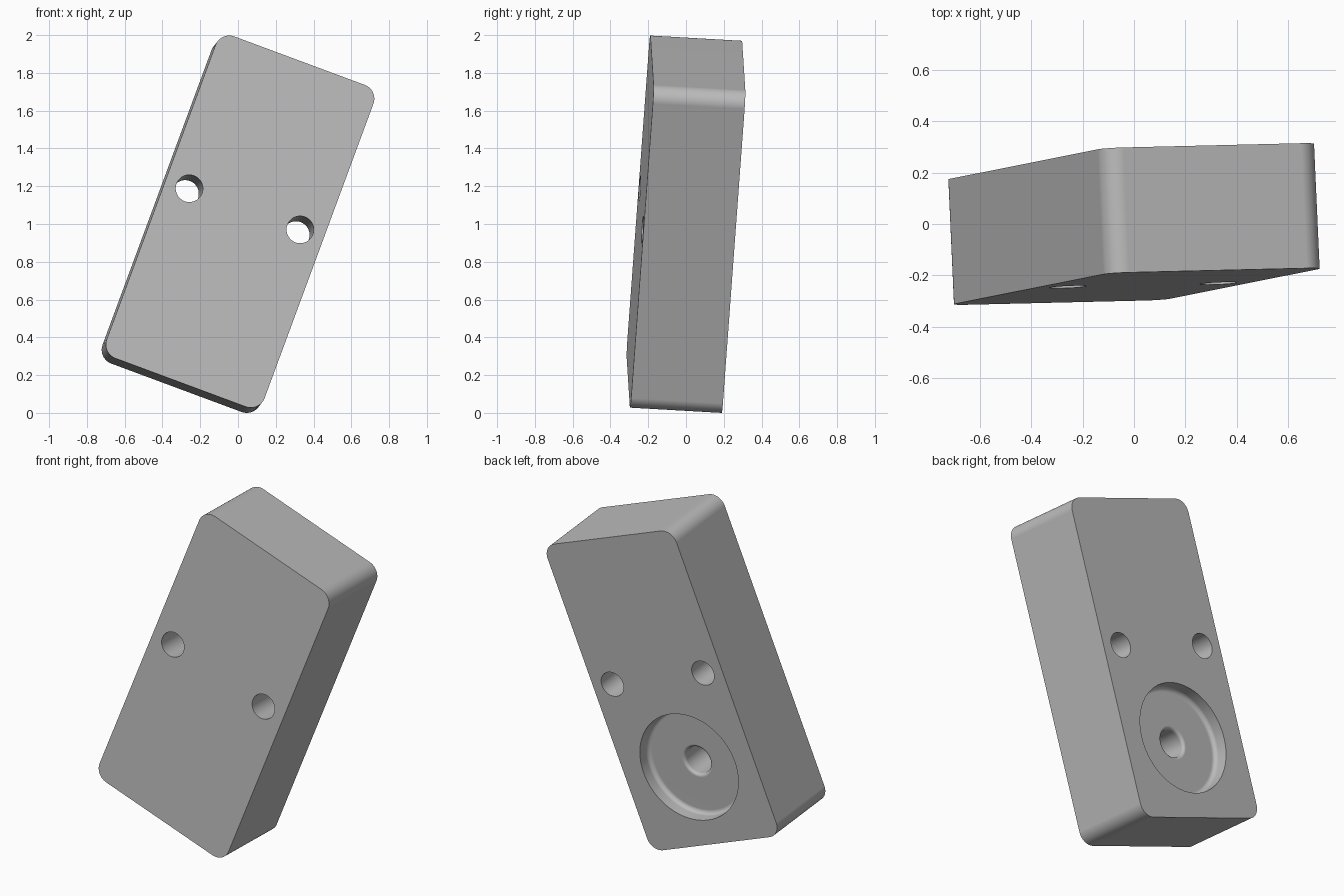
import bpy, bmesh
from math import pi, cos, sin, radians
from mathutils import Matrix, Vector

cube = bpy.data.objects.get("Cube")
if cube:
    bpy.data.objects.remove(cube, do_unlink=True)

WIDTH, HEIGHT, DEPTH, CORNER = 0.892, 1.821, 0.487, 0.078
BACK = DEPTH / 2

# Single grey material
grey = bpy.data.materials.new("plain grey")
grey.use_nodes = True
color = (0.5, 0.5, 0.5, 1)
grey.diffuse_color = color
grey.node_tree.nodes["Principled BSDF"].inputs["Base Color"].default_value = color


def make_object(name, bm):
    bmesh.ops.recalc_face_normals(bm, faces=bm.faces)
    mesh = bpy.data.meshes.new(name)
    bm.to_mesh(mesh)
    bm.free()
    mesh.materials.append(grey)
    obj = bpy.data.objects.new(name, mesh)
    bpy.context.collection.objects.link(obj)
    return obj


def arc(cx, cy, r, start, end, steps=8):
    angles = [radians(start + (end - start) * i / steps) for i in range(steps + 1)]
    return [(cx + r * cos(a), cy + r * sin(a)) for a in angles]


def lathe(name, profile, x, z, steps=64):
    """Turn (radius, y) points around an axis running front to back."""
    bm = bmesh.new()
    verts = [bm.verts.new((x + r, y, z)) for r, y in profile]
    edges = [bm.edges.new(pair) for pair in zip(verts, verts[1:])]
    bmesh.ops.spin(bm, geom=verts + edges, cent=(x, 0, z), axis=(0, 1, 0),
                   angle=2 * pi, steps=steps)
    bmesh.ops.remove_doubles(bm, verts=bm.verts, dist=1e-5)
    return make_object(name, bm)


# Block with four rounded corners, extruded front to back
outline = []
for i, (sx, sz) in enumerate([(1, 1), (-1, 1), (-1, -1), (1, -1)]):
    outline += arc(sx * (WIDTH / 2 - CORNER), sz * (HEIGHT / 2 - CORNER),
                   CORNER, 90 * i, 90 * i + 90, 12)
bm = bmesh.new()
face = bm.faces.new([bm.verts.new((x, -BACK, z)) for x, z in outline])
side = bmesh.ops.extrude_face_region(bm, geom=[face])["geom"]
bmesh.ops.translate(bm, vec=(0, DEPTH, 0),
                    verts=[v for v in side if isinstance(v, bmesh.types.BMVert)])
block = make_object("block", bm)

# Two through holes
through = [(0, -1), (0.072, -1), (0.072, 1), (0, 1)]
cutters = [lathe("through_hole_cutter", through, s * 0.313, 0.071) for s in (-1, 1)]

# Round recess with a filleted floor and a blind hole with a rounded rim
R, HOLE, FILLET, RIM = 0.315, 0.08, 0.025, 0.018
floor = BACK - 0.085
recess = [(0, 1), (R, 1)]
recess += arc(R - FILLET, floor + FILLET, FILLET, 0, -90)
recess += arc(HOLE + RIM, floor - RIM, RIM, 90, 180)
recess += [(HOLE, floor - 0.27), (0, floor - 0.27)]
cutters.append(lathe("recess_cutter", recess, 0, -0.455))

bpy.context.view_layer.objects.active = block
block.select_set(True)
for cutter in cutters:
    cut = block.modifiers.new("cut", "BOOLEAN")
    cut.operation = "DIFFERENCE"
    cut.solver = "EXACT"
    cut.object = cutter
    bpy.ops.object.modifier_apply(modifier=cut.name)
    bpy.data.objects.remove(cutter, do_unlink=True)

# Lean the block and stand it on the ground
normal = Vector((-0.045, 0.998, -0.057)).normalized()
across = Vector((0.937, 0.0224, -0.348))
across = (across - normal * across.dot(normal)).normalized()
up = across.cross(normal)
tilt = Matrix((across, normal, up)).transposed().to_4x4()
block.data.transform(Matrix.Translation((0, 0, 1)) @ tilt)
low = min(v.co.z for v in block.data.vertices)
block.data.transform(Matrix.Translation((0, 0, -low)))

for o in bpy.context.selected_objects:
    o.select_set(o == block)
bpy.ops.object.shade_smooth_by_angle(angle=radians(35))
weighted = block.modifiers.new("even shading", "WEIGHTED_NORMAL")
weighted.keep_sharp = True
